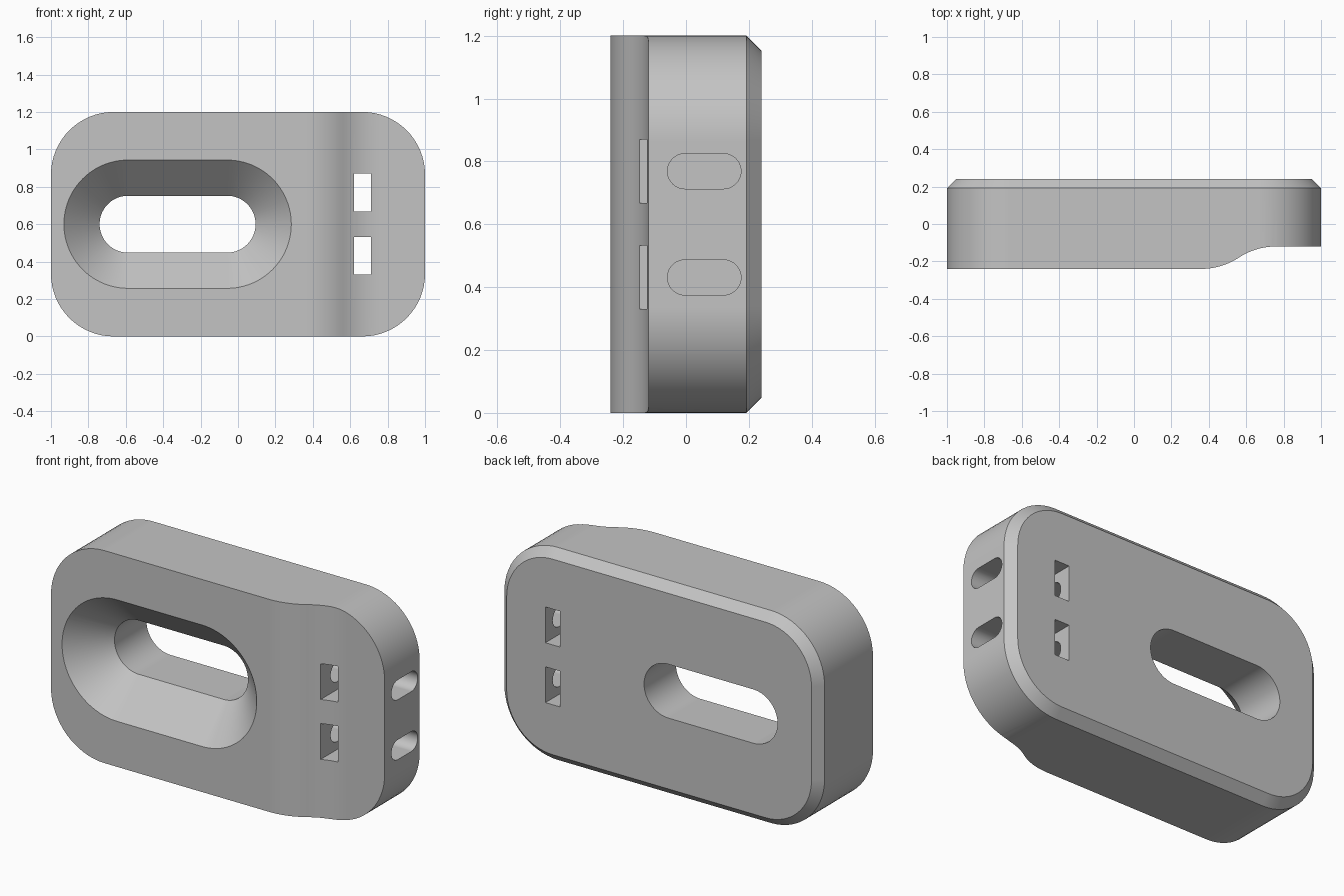
import bpy
import bmesh
from math import sin, cos, pi, asin

cube = bpy.data.objects.get("Cube")
if cube:
    bpy.data.objects.remove(cube, do_unlink=True)

grey = bpy.data.materials.new("plain grey")
grey.use_nodes = True
colour = (0.55, 0.55, 0.55, 1)
grey.diffuse_color = colour
grey.node_tree.nodes["Principled BSDF"].inputs["Base Color"].default_value = colour

MID_Z = 0.6


def rounded(half_w, half_h, r, steps=16):
    """Rounded rectangle outline as (u, v) pairs around the origin."""
    pts = []
    for q, (su, sv) in enumerate([(1, 1), (-1, 1), (-1, -1), (1, -1)]):
        for i in range(steps + 1):
            a = (q + i / steps) * pi / 2
            pts.append((su * (half_w - r) + r * cos(a),
                        sv * (half_h - r) + r * sin(a)))
    return pts


def loft(name, rings):
    """Closed solid through rings of matching points."""
    bm = bmesh.new()
    loops = [[bm.verts.new(p) for p in ring] for ring in rings]
    n = len(loops[0])
    for a, b in zip(loops, loops[1:]):
        for i in range(n):
            j = (i + 1) % n
            bm.faces.new((a[i], a[j], b[j], b[i]))
    bm.faces.new(loops[0][::-1])
    bm.faces.new(loops[-1])
    bmesh.ops.remove_doubles(bm, verts=bm.verts[:], dist=0.00001)
    bmesh.ops.recalc_face_normals(bm, faces=bm.faces[:])
    mesh = bpy.data.meshes.new(name)
    bm.to_mesh(mesh)
    bm.free()
    mesh.materials.append(grey)
    obj = bpy.data.objects.new(name, mesh)
    bpy.context.collection.objects.link(obj)
    return obj


def ring_xz(outline, y, x=0.0):
    return [(x + u, y, MID_Z + v) for u, v in outline]


# Rounded plate with a chamfered back rim
R, CH = 0.335, 0.048
body = loft("body_plate", [
    ring_xz(rounded(1, 0.6, R), -0.24),
    ring_xz(rounded(1, 0.6, R), 0.24 - CH),
    ring_xz(rounded(1 - CH, 0.6 - CH, R - CH), 0.24)])
cutters = []

# Step in the front face: two tangent arcs down to the thinner end
x0, x1, y0, y1 = 0.36, 0.76, -0.24, -0.12
run, rise = (x1 - x0) / 2, (y1 - y0) / 2
rad = (run * run + rise * rise) / (2 * rise)
sweep = asin(run / rad)
angles = [sweep * i / 10 for i in range(11)]
curve = [(x0 + rad * sin(a), y0 + rad * (1 - cos(a))) for a in angles]
curve += [(x1 - rad * sin(a), y1 - rad * (1 - cos(a))) for a in angles[-2::-1]]
profile = curve + [(1.2, y1), (1.2, -0.5), (x0, -0.5)]
cutters.append(loft("front_step_cutter",
                    [[(x, y, z) for x, y in profile] for z in (-0.1, 1.3)]))

# Long opening with a conical countersink
straight, cx = 0.265, -0.323
outer_r, inner_r, sink_y = 0.343, 0.152, -0.045
slope = (outer_r - inner_r) / (sink_y - y0)
cutters.append(loft("long_opening_cutter", [
    ring_xz(rounded(straight + r, r, r, 24), y, cx)
    for r, y in ((outer_r + 0.1 * slope, y0 - 0.1),
                 (inner_r, sink_y), (inner_r, 0.4))]))

# Two windows through the thin end, each crossed by a slot from the side
for side, label in ((-1, "lower"), (1, "upper")):
    z = MID_Z + side * 0.169
    box = [(0.62, z - 0.101), (0.71, z - 0.101), (0.71, z + 0.101), (0.62, z + 0.101)]
    cutters.append(loft(label + "_window_cutter",
                        [[(x, y, v) for x, v in box] for y in (-0.4, 0.4)]))
    oval = rounded(0.117, 0.056, 0.056, 10)
    cutters.append(loft(label + "_side_slot_cutter",
                        [[(x, 0.058 + u, z + v) for u, v in oval] for x in (0.45, 1.2)]))

# Cut everything out, then drop the cutters
bpy.ops.object.select_all(action="DESELECT")
body.select_set(True)
bpy.context.view_layer.objects.active = body
for cutter in cutters:
    cutter.hide_render = True
    mod = body.modifiers.new(cutter.name, "BOOLEAN")
    mod.operation = "DIFFERENCE"
    mod.solver = "EXACT"
    mod.object = cutter
    bpy.ops.object.modifier_apply(modifier=mod.name)
for cutter in cutters:
    bpy.data.objects.remove(cutter, do_unlink=True)

# Smooth curved walls, crisp edges
bpy.ops.object.shade_smooth_by_angle(angle=pi / 6)
weighted = body.modifiers.new("even_shading", "WEIGHTED_NORMAL")
weighted.keep_sharp = True
